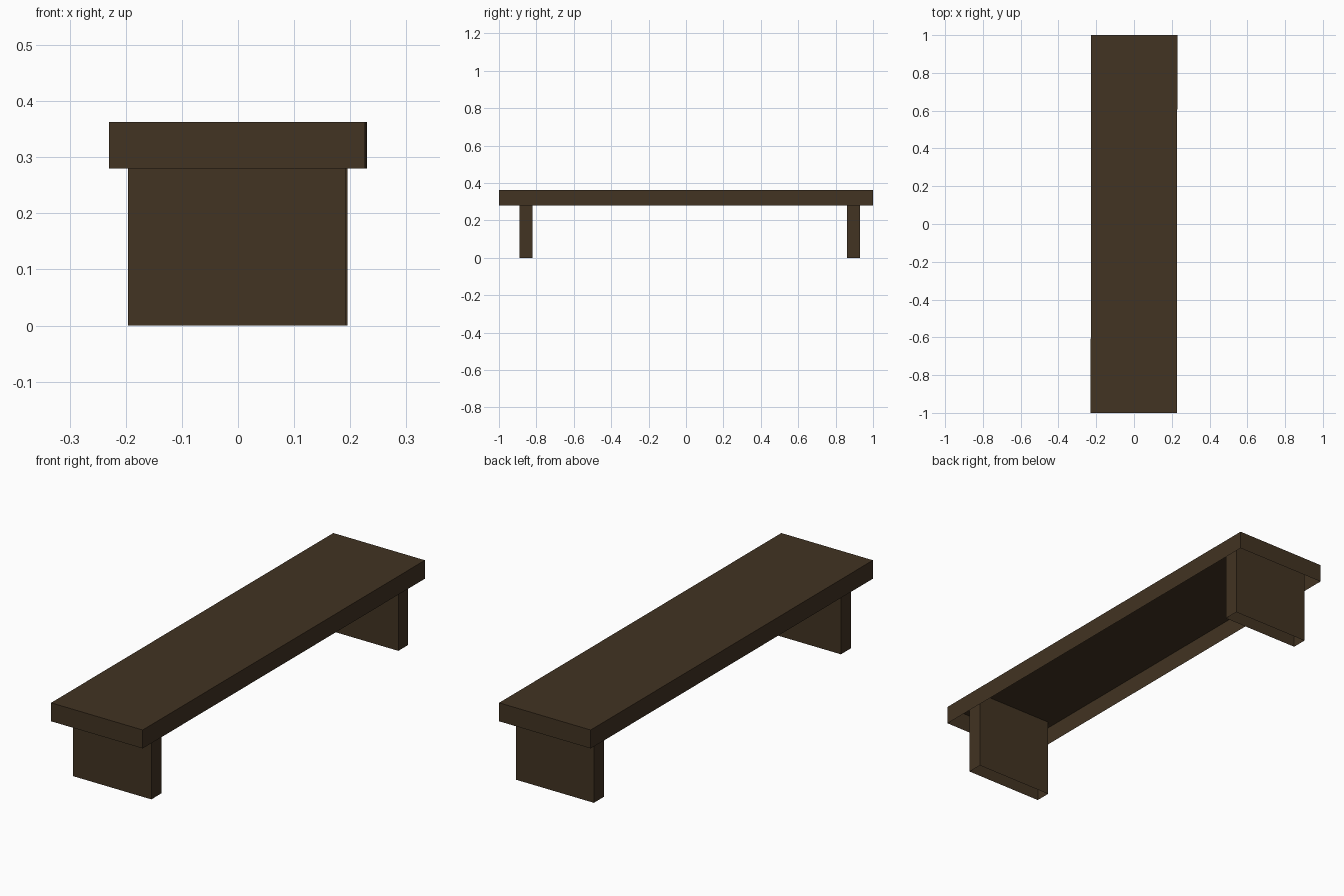
import bpy
import bmesh
from mathutils import Matrix, Vector

if "Cube" in bpy.data.objects:
    bpy.data.objects.remove(bpy.data.objects["Cube"])

# Dark stained wood
wood = bpy.data.materials.new("dark_brown_wood")
wood.use_nodes = True
colour = (0.054, 0.033, 0.016, 1.0)
wood.diffuse_color = colour
wood.node_tree.nodes["Principled BSDF"].inputs["Base Color"].default_value = colour

TWIST = Matrix.Rotation(-0.0016, 4, "Z")  # the bench sits very slightly turned
TOP = 0.363


def hollow_box(name, low, high, open_top=False):
    """Thin-shelled box without a bottom, optionally without a top."""
    low, high = Vector(low), Vector(high)
    bm = bmesh.new()
    size = Matrix.Diagonal(high - low).to_4x4()
    place = TWIST @ Matrix.Translation((low + high) / 2) @ size
    bmesh.ops.create_cube(bm, size=1, matrix=place)
    bm.normal_update()
    removed = [f for f in bm.faces
               if f.normal.z < -0.9 or (open_top and f.normal.z > 0.9)]
    bmesh.ops.delete(bm, geom=removed, context="FACES")
    mesh = bpy.data.meshes.new(name)
    bm.to_mesh(mesh)
    bm.free()
    mesh.materials.append(wood)
    obj = bpy.data.objects.new(name, mesh)
    bpy.context.collection.objects.link(obj)
    return obj


# Seat: a shallow tray turned upside down
hollow_box("seat", (-0.228, -1, 0.28), (0.228, 1, TOP))

# Slab legs, reaching up inside the seat
for name, y in (("front_leg", -0.89), ("back_leg", 0.86)):
    hollow_box(name, (-0.195, y, 0), (0.194, y + 0.07, TOP), open_top=True)
